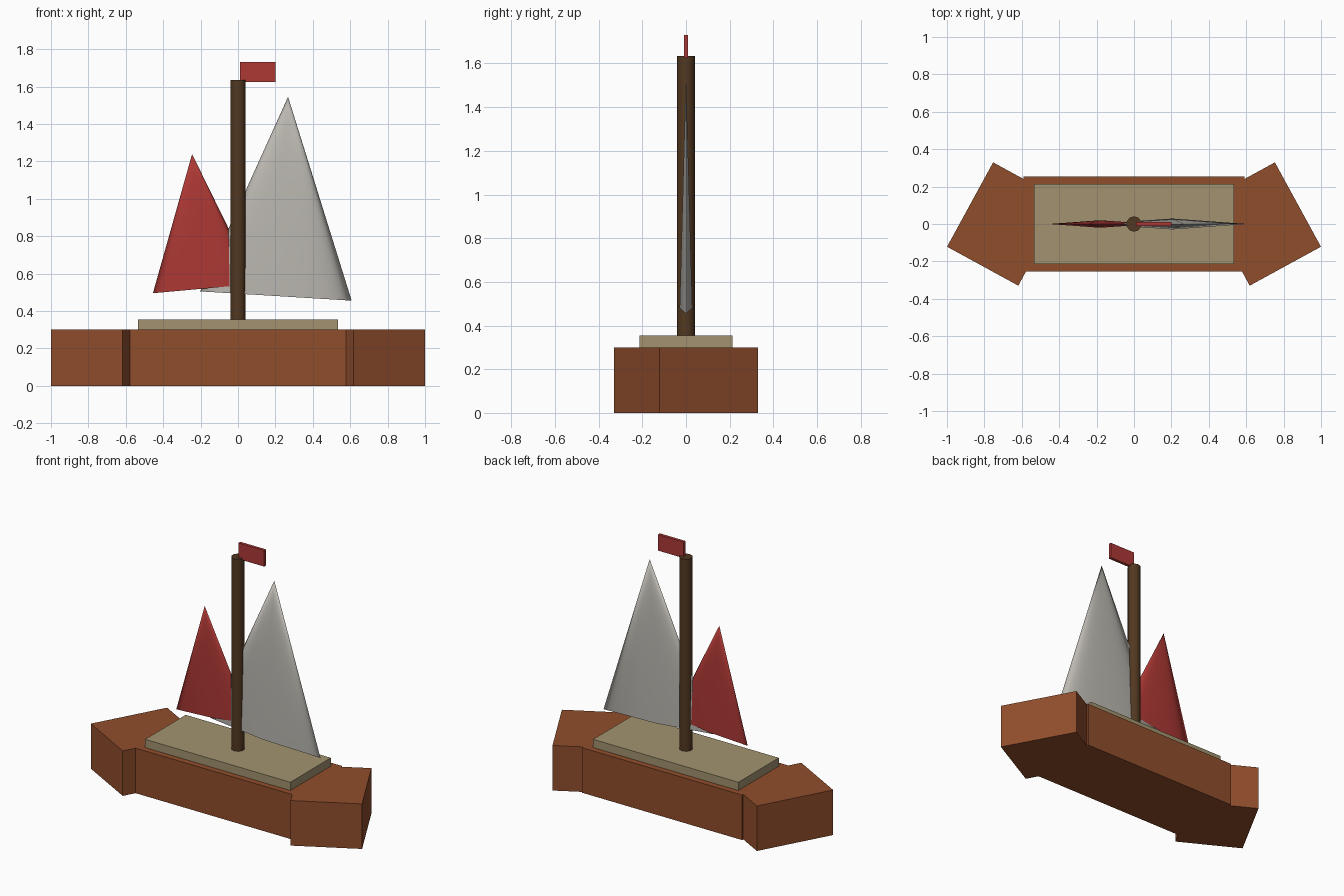
import bpy
from math import radians, sin, cos

if "Cube" in bpy.data.objects:
    bpy.data.objects.remove(bpy.data.objects["Cube"])


def material(name, rgb):
    m = bpy.data.materials.new(name)
    m.diffuse_color = (*rgb, 1)
    m.use_nodes = True
    m.node_tree.nodes["Principled BSDF"].inputs["Base Color"].default_value = m.diffuse_color
    return m


WOOD = material("hull_wood", (0.28, 0.075, 0.025))
DECK = material("deck_wood", (0.36, 0.29, 0.16))
DARK = material("mast_wood", (0.085, 0.04, 0.015))
RED = material("red_cloth", (0.42, 0.04, 0.035))
WHITE = material("white_cloth", (0.5, 0.48, 0.44))


def finish(name, mat):
    ob = bpy.context.object
    ob.name = name
    ob.data.materials.append(mat)
    return ob


def box(name, size, centre, mat, turn=0):
    bpy.ops.mesh.primitive_cube_add(size=1, location=centre, rotation=(0, 0, radians(turn)))
    ob = finish(name, mat)
    ob.scale = size
    return ob


def sail(name, base, radius, thick, height, tilt, mat):
    # Flattened four-sided cone, tilted in the plane of the mast
    a = radians(tilt)
    centre = (base[0] + sin(a) * height / 2, 0, base[1] + cos(a) * height / 2)
    bpy.ops.mesh.primitive_cone_add(vertices=4, radius1=1, depth=height,
                                    location=centre, rotation=(0, a, 0))
    ob = finish(name, mat)
    ob.scale = (radius, thick, 1)
    bpy.ops.object.shade_smooth()


# Hull: middle block and a turned block at each end
box("hull_middle", (1.18, 0.506, 0.3), (0, 0, 0.15), WOOD)
for name, side in (("bow", 1), ("stern", -1)):
    box(name, (0.434, 0.514, 0.3), (side * 0.686, 0, 0.15), WOOD, side * 28.65)

# Deck
box("deck", (1.07, 0.426, 0.075), (0, 0, 0.3175), DECK)

# Mast
bpy.ops.mesh.primitive_cylinder_add(vertices=10, radius=0.041, depth=1.305, location=(0, 0, 0.9825))
finish("mast", DARK)
bpy.ops.object.shade_smooth_by_angle(angle=radians(50))

# Sails
sail("main_sail", (0.2025, 0.48), 0.406, 0.029, 1.067, 3.5, WHITE)
sail("fore_sail", (-0.18, 0.52), 0.276, 0.02, 0.722, -5.2, RED)

# Flag
box("flag", (0.19, 0.02, 0.107), (0.105, 0, 1.678), RED)
